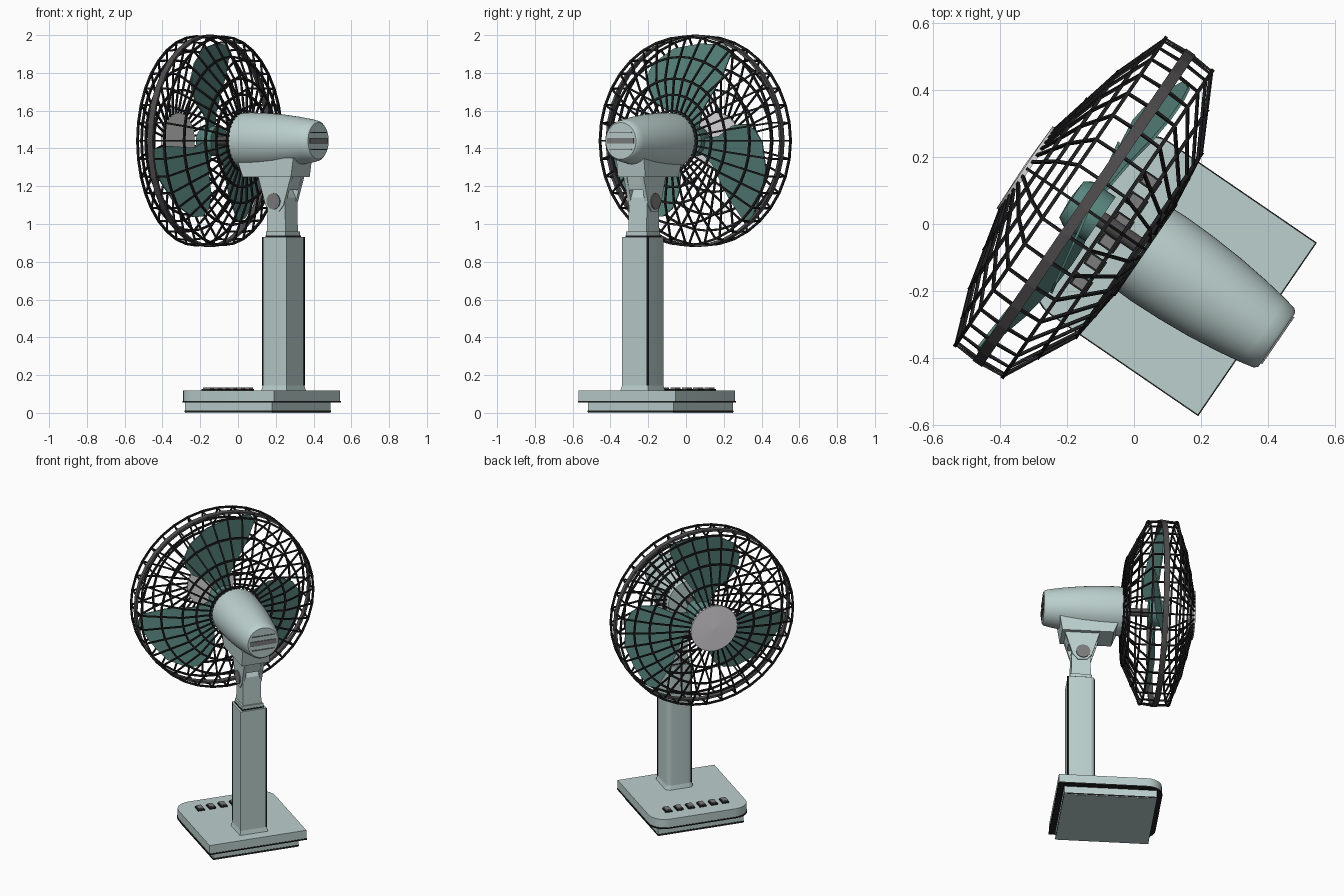
import bpy, bmesh
from math import sin, cos, pi, radians
from mathutils import Matrix, Vector

cube = bpy.data.objects.get("Cube")
if cube:
    bpy.data.objects.remove(cube)

# Parts are built with the fan facing local +y, then turned and placed
PLACE = Matrix.Translation((0.235, -0.223, 0)) @ Matrix.Rotation(radians(55.6), 4, 'Z')
AXIS = Vector((0.007, 0, 1.44))
WIRES = 36


def material(name, color):
    m = bpy.data.materials.new(name)
    m.use_nodes = True
    m.diffuse_color = (*color, 1)
    m.node_tree.nodes["Principled BSDF"].inputs["Base Color"].default_value = (*color, 1)
    return m


PALE = material("pale grey green", (0.5, 0.63, 0.61))
TEAL = material("dark teal", (0.1, 0.235, 0.21))
SILVER = material("light grey", (0.75, 0.73, 0.75))
GREY = material("mid grey", (0.2, 0.2, 0.2))
DARK = material("wire black", (0.015, 0.014, 0.014))
BAND = material("charcoal", (0.08, 0.075, 0.075))


def finish(name, bm, mat, smooth=False):
    bmesh.ops.recalc_face_normals(bm, faces=bm.faces)
    me = bpy.data.meshes.new(name)
    bm.to_mesh(me)
    bm.free()
    me.materials.append(mat)
    ob = bpy.data.objects.new(name, me)
    bpy.context.collection.objects.link(ob)
    ob.matrix_world = PLACE
    if smooth:
        bpy.ops.object.select_all(action='DESELECT')
        ob.select_set(True)
        bpy.context.view_layer.objects.active = ob
        bpy.ops.object.shade_smooth_by_angle(angle=radians(35))
    return ob


def add_prism(bm, pts, lo, hi, axis='z', flare=1.0):
    """Extrude a 2D outline along z (outline in x, y) or x (outline in y, z)."""
    def vert(a, b, h):
        return bm.verts.new((a, b, h) if axis == 'z' else (h, a, b))
    low = [vert(a * flare, b * flare, lo) for a, b in pts]
    top = [vert(a, b, hi) for a, b in pts]
    bm.faces.new(low)
    bm.faces.new(top)
    for i in range(len(pts)):
        j = (i + 1) % len(pts)
        bm.faces.new((low[i], low[j], top[j], top[i]))


def prism(name, mat, *args, smooth=False, **kw):
    bm = bmesh.new()
    add_prism(bm, *args, **kw)
    return finish(name, bm, mat, smooth)


def plan(half, back, front, r=0.0):
    """Rectangle whose two front corners are rounded."""
    pts = [(-half, back), (half, back)]
    if not r:
        return pts + [(half, front), (-half, front)]
    for cx, start in ((half - r, 0), (r - half, pi / 2)):
        for k in range(7):
            a = start + k * pi / 12
            pts.append((cx + r * cos(a), front - r + r * sin(a)))
    return pts


def lathe(name, mat, profile, n=48, smooth=False, closed=False):
    """Revolve (radius, y) points about the fan axis."""
    bm = bmesh.new()
    rows = []
    for r, y in profile:
        if r == 0:
            rows.append([bm.verts.new(AXIS + Vector((0, y, 0)))] * n)
        else:
            rows.append([bm.verts.new(AXIS + Vector((r * cos(2 * pi * i / n), y, r * sin(2 * pi * i / n))))
                         for i in range(n)])
    pairs = list(zip(rows, rows[1:])) + ([(rows[-1], rows[0])] if closed else [])
    for a, b in pairs:
        for i in range(n):
            j = (i + 1) % n
            bm.faces.new(dict.fromkeys((a[i], a[j], b[j], b[i])))
    return finish(name, bm, mat, smooth)


# Base: square foot under a top plate with rounded front corners, dark seams
prism("foot_sole_line", DARK, plan(0.276, -0.124, 0.438), 0.004, 0.012)
prism("base_foot", PALE, plan(0.274, -0.122, 0.436), 0, 0.058)
prism("base_seam", DARK, plan(0.313, -0.161, 0.475, 0.1), 0.056, 0.064)
prism("base_plate", PALE, plan(0.31, -0.158, 0.472, 0.1), 0.064, 0.118, smooth=True)

# Row of push buttons with dark surrounds
for name, mat, grow, top in (("button_surrounds", DARK, 0.005, 0.127), ("buttons", GREY, 0, 0.134)):
    bm = bmesh.new()
    for i in range(6):
        x = (i - 2.5) * 0.073
        add_prism(bm, [(x + a, 0.35 + b) for a, b in plan(0.016 + grow, -0.024 - grow, 0.024 + grow)],
                  0.117, top)
    finish(name, bm, mat)

# Column with a small flared foot, a cap and dark edge trims
post = plan(0.083, -0.083, 0.083, 0.03)
prism("column", PALE, post, 0.118, 0.932, smooth=True)
prism("column_foot", PALE, post, 0.118, 0.145, flare=1.08, smooth=True)
prism("column_seam", DARK, plan(0.07, -0.07, 0.07, 0.02), 0.932, 0.94)
prism("column_cap", PALE, plan(0.068, -0.068, 0.068, 0.02), 0.94, 0.96, smooth=True)
for name, x, y in (("back_edge_trim", 0.081, -0.081), ("front_edge_trim", -0.073, 0.073)):
    prism(name, DARK, [(x + a, y + b) for a, b in plan(0.005, -0.005, 0.005)], 0.145, 0.93)

# Tilting neck: stem, two bracket cheeks, pivot and motor saddle
stem = [(-0.06, 0.95), (0.06, 0.95), (0.055, 1.14), (0.03, 1.19), (-0.03, 1.19), (-0.055, 1.14)]
prism("neck_stem", PALE, stem, -0.058, 0.058, axis='x')
cheek = [(-0.1, 1.26), (0.115, 1.26), (0.065, 1.1), (0.035, 1.065), (-0.02, 1.065), (-0.05, 1.1)]
for side, x in (("left", 0.044), ("right", -0.064)):
    prism("bracket_" + side, PALE, cheek, x, x + 0.02, axis='x')
prism("bracket_core", PALE, [(-0.095, 1.27), (0.11, 1.27), (0.08, 1.18), (-0.075, 1.18)],
      -0.045, 0.045, axis='x')
disc = [(0.012 + 0.043 * cos(k * pi / 12), 1.12 + 0.043 * sin(k * pi / 12)) for k in range(24)]
prism("pivot", GREY, disc, -0.07, 0.07, axis='x', smooth=True)
prism("motor_saddle", PALE, [(-0.115, 1.25), (0.195, 1.25), (0.235, 1.35), (-0.13, 1.35)],
      -0.088, 0.088, axis='x')

# Motor housing and rear vent
lathe("motor_housing", PALE, [(0, -0.226), (0.097, -0.226), (0.107, -0.216), (0.115, -0.18),
                              (0.128, -0.1), (0.14, 0), (0.147, 0.1), (0.15, 0.2),
                              (0.148, 0.25), (0.135, 0.265), (0, 0.265)], smooth=True)
bm = bmesh.new()
for z, half, h in ((0, 0.085, 0.015), (0.045, 0.072, 0.003), (-0.045, 0.072, 0.003)):
    z += AXIS.z
    add_prism(bm, [(-0.231, z - h), (-0.225, z - h), (-0.225, z + h), (-0.231, z + h)],
              AXIS.x - half, AXIS.x + half, axis='x')
finish("rear_vent", bm, GREY)

# Hub and three pitched blades
lathe("shaft", BAND, [(0, 0.26), (0.025, 0.26), (0.025, 0.42), (0, 0.42)], n=16, smooth=True)
lathe("blade_hub", TEAL, [(0, 0.41), (0.08, 0.41), (0.08, 0.49), (0.065, 0.515), (0, 0.52)],
      n=32, smooth=True)
outline = [(-0.05, 0.06), (-0.11, 0.14), (-0.21, 0.2), (-0.26, 0.27), (-0.265, 0.34), (-0.23, 0.41),
           (-0.11, 0.49), (0.04, 0.515), (0.18, 0.51), (0.22, 0.47), (0.16, 0.33), (0.05, 0.16),
           (0.03, 0.06)]
for k in range(3):
    bm = bmesh.new()
    spin = Matrix.Translation(AXIS) @ Matrix.Rotation(k * 2 * pi / 3, 4, 'Y')
    sheets = [[bm.verts.new(spin @ Vector((x, 0.455 + 0.18 * x + d, z))) for x, z in outline]
              for d in (-0.004, 0.004)]
    bm.faces.new(sheets[0])
    bm.faces.new(sheets[1])
    for i in range(len(outline)):
        bm.faces.new((sheets[0][i - 1], sheets[0][i], sheets[1][i], sheets[1][i - 1]))
    finish("blade_%d" % (k + 1), bm, TEAL)

# Guard: radial wires following one bent path from back to front
path = [(0.145, 0.25), (0.33, 0.272), (0.55, 0.385), (0.557, 0.47), (0.552, 0.555),
        (0.39, 0.615), (0.14, 0.675)]
T = 0.0045
bm = bmesh.new()
for k in range(WIRES):
    a = 2 * pi * k / WIRES
    out, side = Vector((cos(a), 0, sin(a))), Vector((-sin(a), 0, cos(a)))
    loops = []
    for i, (r, y) in enumerate(path):
        p, q = path[max(i - 1, 0)], path[min(i + 1, len(path) - 1)]
        run = (out * (q[0] - p[0]) + Vector((0, q[1] - p[1], 0))).normalized()
        nor = run.cross(side)
        c = AXIS + out * r + Vector((0, y, 0))
        loops.append([bm.verts.new(c + T * (side * s + nor * t))
                      for s, t in ((1, 1), (-1, 1), (-1, -1), (1, -1))])
    for a0, b0 in zip(loops, loops[1:]):
        for i in range(4):
            bm.faces.new((a0[i - 1], a0[i], b0[i], b0[i - 1]))
    bm.faces.new(loops[0])
    bm.faces.new(loops[-1])
finish("guard_wires", bm, DARK)

# Guard: concentric rings, the middle clamp band and the front badge
rings = [(0.16, 0.25), (0.245, 0.262), (0.33, 0.272), (0.445, 0.331), (0.552, 0.385),
         (0.554, 0.555), (0.475, 0.583), (0.39, 0.615), (0.27, 0.645)]
T = 0.0055
for i, (r, y) in enumerate(rings):
    lathe("guard_ring_%d" % (i + 1), DARK,
          [(r - T, y - T), (r + T, y - T), (r + T, y + T), (r - T, y + T)], n=WIRES, closed=True)
lathe("guard_band", BAND, [(0.55, 0.453), (0.563, 0.453), (0.563, 0.487), (0.55, 0.487)],
      n=WIRES, closed=True)
lathe("front_disc", SILVER, [(0, 0.668), (0.148, 0.668), (0.148, 0.684), (0, 0.688)], n=WIRES)
